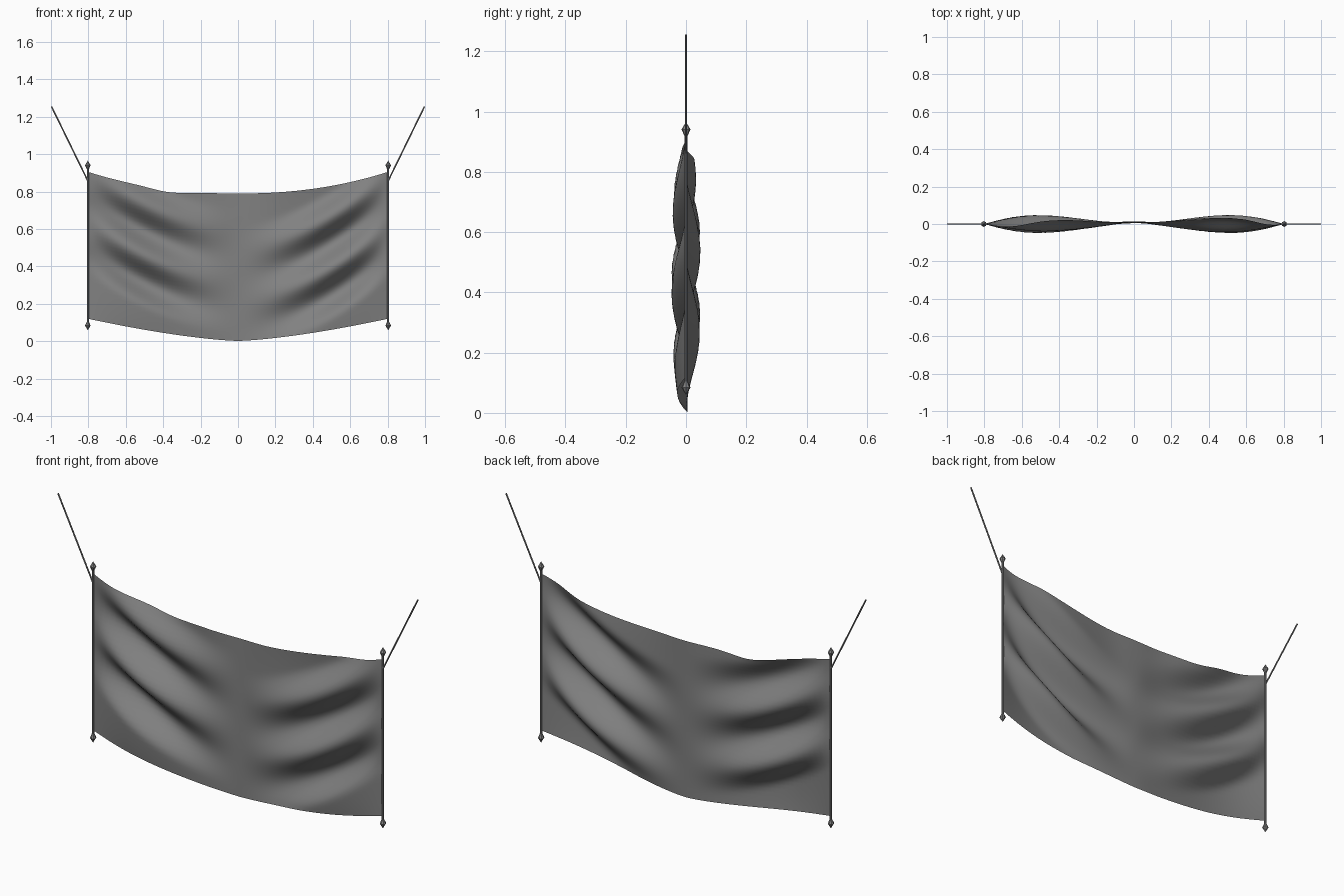
import bpy, bmesh, math
from mathutils import Vector

if "Cube" in bpy.data.objects:
    bpy.data.objects.remove(bpy.data.objects["Cube"])

HALF = 0.8  # half width of the cloth

# dark grey shared by cloth, poles and ropes
grey = bpy.data.materials.new("dark_grey")
grey.diffuse_color = (0.22, 0.22, 0.22, 1)
grey.use_nodes = True
grey.node_tree.nodes["Principled BSDF"].inputs["Base Color"].default_value = grey.diffuse_color


def top_edge(x):
    t = abs(x) / HALF
    dip = 0.014 * math.exp(-((x + 0.37) / 0.12) ** 2)
    return 0.79 + 0.115 * t ** 2.2 - dip


def bottom_edge(x):
    return 0.002 + 0.118 * (abs(x) / HALF) ** 1.45


def fold(x, z, t):
    # two sagging folds per side that run down from the pole and fade at middle and hems
    a = abs(x)
    centre = 0.519 + 0.48 * a ** 1.7 if x < 0 else 0.423 + 0.575 * a ** 1.7
    amp = 0.048 * max(0, math.sin(math.pi * min(1, a / HALF) ** 1.55))
    amp *= 1 - 0.4 * abs(2 * t - 1) ** 3
    d = min(0.21, max(-0.49, z - centre))
    middle = 0.009 * math.exp(-(x / 0.12) ** 2) * (0.5 + t)
    return middle - amp * math.sin(2 * math.pi * d / 0.28)


def finish(name, bm, smooth=True):
    me = bpy.data.meshes.new(name)
    bm.to_mesh(me)
    bm.free()
    me.materials.append(grey)
    for p in me.polygons:
        p.use_smooth = smooth
    ob = bpy.data.objects.new(name, me)
    bpy.context.collection.objects.link(ob)
    return ob


def rod(name, a, b, radius, sides=8):
    a, b = Vector(a), Vector(b)
    bm = bmesh.new()
    bmesh.ops.create_cone(bm, cap_ends=True, segments=sides, radius1=radius,
                          radius2=radius, depth=(b - a).length)
    bm.transform((b - a).to_track_quat('Z', 'Y').to_matrix().to_4x4())
    bmesh.ops.translate(bm, verts=bm.verts, vec=(a + b) / 2)
    finish(name, bm, False)


def finial(name, x, z, up):
    # faceted diamond with a long outer point
    bm = bmesh.new()
    for r1, r2, h, s in ((0.015, 0, 0.025, 1), (0.006, 0.015, 0.02, -1)):
        g = bmesh.ops.create_cone(bm, cap_ends=False, segments=8,
                                  radius1=r1, radius2=r2, depth=h)
        bmesh.ops.translate(bm, verts=g['verts'], vec=(0, 0, s * h / 2))
    bmesh.ops.remove_doubles(bm, verts=bm.verts, dist=0.0005)
    if not up:
        bmesh.ops.scale(bm, verts=bm.verts, vec=(1, 1, -1))
    bmesh.ops.recalc_face_normals(bm, faces=bm.faces)
    bmesh.ops.translate(bm, verts=bm.verts, vec=(x, 0, z))
    finish(name, bm, False)


# hanging cloth
bm = bmesh.new()
bmesh.ops.create_grid(bm, x_segments=64, y_segments=40, size=1)
for v in bm.verts:
    x, t = v.co.x * HALF, (v.co.y + 1) / 2
    z = bottom_edge(x) + t * (top_edge(x) - bottom_edge(x))
    v.co = (x, fold(x, z, t), z)
finish("cloth", bm)

# poles, finials and hanging ropes on both sides
for side, s in (("left", -1), ("right", 1)):
    px = s * 0.803
    rod(side + "_pole", (px, 0, 0.085), (px, 0, 0.94), 0.0055)
    finial(side + "_top_finial", px, 0.941, True)
    finial(side + "_bottom_finial", px, 0.084, False)
    rod(side + "_rope", (px, 0, 0.858), (s * 0.997, 0, 1.255), 0.004, 6)
